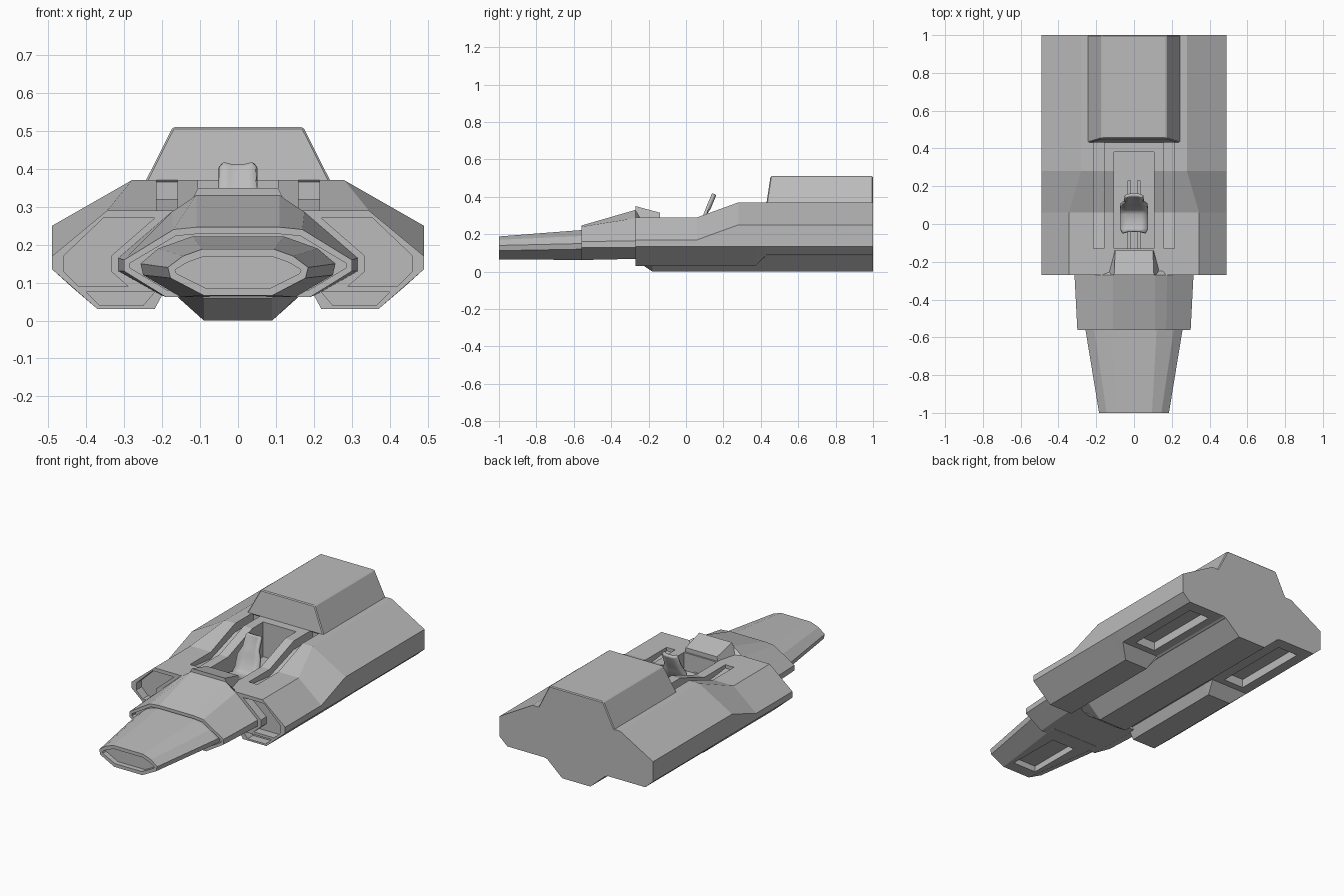
import bpy, bmesh
from mathutils import Vector

cube = bpy.data.objects.get("Cube")
if cube:
    bpy.data.objects.remove(cube, do_unlink=True)

grey = bpy.data.materials.new("hull grey")
grey.use_nodes = True
grey.diffuse_color = (0.5, 0.5, 0.5, 1)
grey.node_tree.nodes["Principled BSDF"].inputs["Base Color"].default_value = (0.5, 0.5, 0.5, 1)


def finish(name, bm):
    bmesh.ops.recalc_face_normals(bm, faces=bm.faces)
    mesh = bpy.data.meshes.new(name)
    bm.to_mesh(mesh)
    bm.free()
    mesh.materials.append(grey)
    ob = bpy.data.objects.new(name, mesh)
    bpy.context.collection.objects.link(ob)
    return ob


def skin(name, rings, inset=0, depth=0):
    """Join closed rings of points; optionally sink a panel into the first cap."""
    bm = bmesh.new()
    loops = [[bm.verts.new(p) for p in ring] for ring in rings]
    n = len(loops[0])
    for a, b in zip(loops, loops[1:]):
        for i in range(n):
            j = (i + 1) % n
            bm.faces.new((a[i], a[j], b[j], b[i]))
    front = bm.faces.new(loops[0])
    bm.faces.new(loops[-1])
    bmesh.ops.recalc_face_normals(bm, faces=bm.faces)
    if inset:
        bmesh.ops.inset_region(bm, faces=[front], thickness=inset)
        wall = bmesh.ops.extrude_discrete_faces(bm, faces=[front])["faces"][0]
        bmesh.ops.translate(bm, vec=Vector((0, depth, 0)), verts=wall.verts)
    return finish(name, bm)


def loft(name, sections, **kw):
    """Sections are (y, half profile of x, z), mirrored over x."""
    return skin(name, [[(x, y, z) for x, z in half] + [(-x, y, z) for x, z in reversed(half)]
                       for y, half in sections], **kw)


def side_prism(name, profile, x0, x1):
    return skin(name, [[(x, y, z) for y, z in profile] for x in (x0, x1)])


def front_prism(name, profile, y0, y1):
    return skin(name, [[(x, y, z) for x, z in profile] for y in (y0, y1)])


def box(name, x0, x1, y0, y1, z0, z1):
    return side_prism(name, [(y0, z0), (y1, z0), (y1, z1), (y0, z1)], x0, x1)


def carve(ob, cutters):
    for c in cutters:
        c.hide_render = True
        mod = ob.modifiers.new("cut", 'BOOLEAN')
        mod.operation, mod.solver, mod.object = 'DIFFERENCE', 'EXACT', c
    bpy.context.view_layer.update()
    dg = bpy.context.evaluated_depsgraph_get()
    mesh = bpy.data.meshes.new_from_object(ob.evaluated_get(dg))
    ob.modifiers.clear()
    ob.data = mesh
    for c in cutters:
        bpy.data.objects.remove(c, do_unlink=True)


# Main hull: low shoulders in front, high at the back, raised belly at the rear
low = [(.345, .29), (.49, .17)]
high = [(.28, .37), (.49, .25)]
legs = [(.49, .135), (.37, .03), (.22, .03), (.19, .085)]
rear = [(.49, .135), (.44, .09), (.2, .09), (.19, .085)]
hull = loft("hull", [(-.27, low + legs), (.06, low + legs), (.28, high + legs),
                     (.37, high + legs), (.43, high + rear), (1, high + rear)])

# Openings: cockpit tub, deck channels, wing intakes and belly pockets
intake = [(.46, .17), (.355, .27), (.22, .27), (.335, .17), (.335, .13),
          (.29, .09), (.42, .09), (.46, .13)]
lower_intake = [(.4, .075), (.22, .075), (.25, .04), (.365, .04)]
channel = [(-.13, .27), (.06, .25), (.28, .32), (.45, .32), (.45, .5), (-.13, .5)]
cutters = [box("tub_cut", -.105, .105, -.13, .38, .17, .5)]
for s in (-1, 1):
    cutters += [
        front_prism("intake_cut", [(s * x, z) for x, z in intake], -.3, -.22),
        front_prism("lower_intake_cut", [(s * x, z) for x, z in lower_intake], -.3, -.22),
        side_prism("channel_cut", channel, s * .16, s * .215),
        box("belly_cut", s * .25, s * .38, .47, .93, .05, .14),
    ]
carve(hull, cutters)

# Keel under the hull
loft("keel", [(-.27, [(.19, .1), (.18, .085), (.09, .06)]),
              (-.18, [(.19, .1), (.185, .085), (.09, 0)]),
              (1, [(.19, .1), (.185, .085), (.09, 0)])])

# Neck with a recessed front face
loft("neck", [(-.56, [(.11, .246), (.17, .24), (.3, .16), (.3, .13), (.19, .062)]),
              (-.27, [(.11, .33), (.175, .286), (.315, .165), (.315, .13), (.205, .068)]),
              (-.24, [(.11, .28), (.175, .27), (.3, .165), (.3, .13), (.205, .07)])],
     inset=.018, depth=.03)

# Nose with an inset tip and a pocket below
nose = loft("nose", [(-1, [(.095, .188), (.145, .17), (.185, .14), (.178, .112), (.09, .066)]),
                     (-.56, [(.12, .222), (.21, .19), (.257, .15), (.25, .12), (.15, .062)]),
                     (-.5, [(.12, .222), (.21, .19), (.257, .15), (.25, .12), (.15, .062)])],
            inset=.02, depth=.03)
carve(nose, [box("nose_cut", -.075, .075, -.93, -.6, .02, .1)])

# Engine housing on the rear deck
engine = skin("engine_housing", [
    [(-.245, .43, .365), (.245, .43, .365), (.245, 1, .365), (-.245, 1, .365)],
    [(-.172, .452, .51), (.172, .452, .51), (.172, 1, .51), (-.172, 1, .51)]])
bevel = engine.modifiers.new("edge", 'BEVEL')
bevel.width, bevel.segments = .005, 1

# Instrument hood ahead of the cockpit
skin("instrument_hood", [
    [(-.14, -.27, .28), (.14, -.27, .28), (.105, -.27, .35), (-.105, -.27, .35)],
    [(-.105, -.14, .28), (.105, -.14, .28), (.1, -.14, .315), (-.1, -.14, .315)]])

# Seat: one reclined shell with a narrow headrest, on two rails
path = [(-.04, .235, .06), (-.02, .225, .073), (.06, .205, .075), (.09, .225, .075),
        (.11, .3, .07), (.125, .34, .05), (.15, .4, .048), (.155, .41, .04)]
shell = bmesh.new()
rows = [[shell.verts.new((x * w, y, z)) for x in (-1, -.5, .5, 1)] for y, z, w in path]
for a, b in zip(rows, rows[1:]):
    for i in range(3):
        shell.faces.new((a[i], a[i + 1], b[i + 1], b[i]))
seat = finish("seat", shell)
for v in seat.data.vertices:
    if abs(v.co.x) > .035:
        v.co.y -= .008
        v.co.z += .006
thick = seat.modifiers.new("thickness", 'SOLIDIFY')
thick.thickness, thick.offset = .016, 0
for p in seat.data.polygons:
    p.use_smooth = True

for s, side in ((-1, "right"), (1, "left")):
    box(side + "_seat_rail", s * .016, s * .034, -.13, .23, .165, .195)
